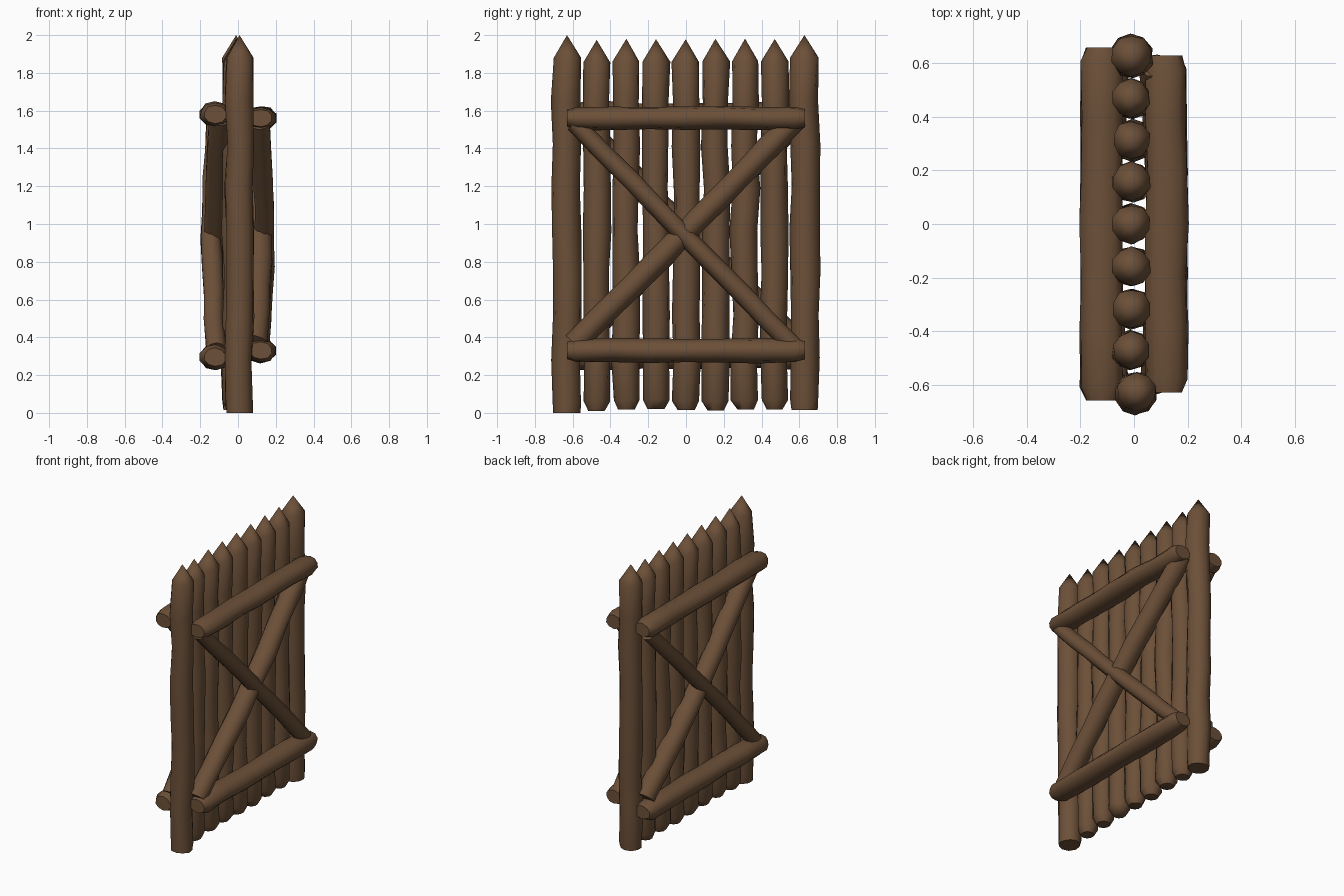
import bpy, bmesh, math, random
from mathutils import Vector

random.seed(7)
cube = bpy.data.objects.get("Cube")
if cube:
    bpy.data.objects.remove(cube)

wood = bpy.data.materials.new("brown_wood")
wood.use_nodes = True
COLOUR = (0.15, 0.08, 0.04, 1)
wood.diffuse_color = COLOUR
bsdf = next(n for n in wood.node_tree.nodes if n.type == 'BSDF_PRINCIPLED')
bsdf.inputs["Base Color"].default_value = COLOUR
bsdf.inputs["Roughness"].default_value = 0.9


def log(name, start, end, radius, stations, wobble=0.006, depth=1, bow=0):
    """Rough-hewn log; stations are (distance along, radius scale) pairs.
    A scale of zero makes a point. Depth scales the thickness in x,
    and bow pushes the middle outward in x."""
    sides = 10
    start, end = Vector(start), Vector(end)
    axis = end - start
    length = axis.length
    u = Vector((1, 0, 0))
    v = axis.normalized().cross(u)
    bm = bmesh.new()
    rings = []
    for d, scale in stations:
        centre = start + axis * (d / length)
        centre.x += bow * math.sin(math.pi * d / length)
        if scale == 0:
            rings.append([bm.verts.new(centre)])
            continue
        inner = 0.2 < d < length - 0.2
        shift = wobble if inner else wobble * 0.3
        centre += u * random.uniform(-shift, shift) + v * random.uniform(-shift, shift)
        ring = []
        for i in range(sides):
            a = math.tau * (i + 0.5) / sides
            r = radius * scale * random.uniform(0.94, 1.06)
            ring.append(bm.verts.new(centre + (u * math.cos(a) * depth + v * math.sin(a)) * r))
        rings.append(ring)
    for lo, hi in zip(rings, rings[1:]):
        for i in range(sides):
            j = (i + 1) % sides
            if len(hi) == 1:
                bm.faces.new((lo[i], lo[j], hi[0]))
            else:
                bm.faces.new((lo[i], lo[j], hi[j], hi[i]))
    for ring in (rings[0], rings[-1]):
        if len(ring) > 1:
            bm.faces.new(ring)
    bmesh.ops.recalc_face_normals(bm, faces=bm.faces)
    mesh = bpy.data.meshes.new(name)
    bm.to_mesh(mesh)
    bm.free()
    mesh.materials.append(wood)
    obj = bpy.data.objects.new(name, mesh)
    bpy.context.collection.objects.link(obj)
    bpy.ops.object.select_all(action='DESELECT')
    obj.select_set(True)
    bpy.context.view_layer.objects.active = obj
    bpy.ops.object.shade_smooth_by_angle(angle=math.radians(60))


def body(pieces, lo, hi):
    """Evenly spaced stations with slightly uneven thickness."""
    return [(lo + (hi - lo) * i / pieces, random.uniform(0.96, 1.04))
            for i in range(pieces + 1)]


# Upright pickets with sharpened tops; the outer two are square-cut posts
COUNT = 9
for k in range(COUNT):
    y = -0.63 + k * 1.257 / (COUNT - 1)
    post = k in (0, COUNT - 1)
    base = 0.0 if k == 0 else random.uniform(0.01, 0.02)
    top = 2.0 if post else random.uniform(1.975, 1.985)
    length = top - base
    stations = [(0, 0.92 if post else 0.62)]
    stations += body(8, 0.05, length - 0.12)
    stations += [(length, 0)]
    x = 0.008 if k == 0 else -0.01
    log("post" if post else "picket", (x, y, base), (x, y, top),
        0.077 if post else 0.071, stations, wobble=0.007)

# Rails and crossed braces on both faces, the back face turned half a circle
for side, label, half, top_z, bottom_z in ((1, "left", 0.63, 1.56, 0.33),
                                           (-1, "right", 0.66, 1.58, 0.295)):
    for level, z in (("top", top_z), ("bottom", bottom_z)):
        length = half * 2
        rail = [(0, 0.75)] + body(6, 0.05, length - 0.05) + [(length, 0.75)]
        log(f"{level}_rail_{label}", (side * 0.121, -half, z), (side * 0.121, half, z),
            0.063, rail, wobble=0.004, depth=1.28)
    for name, slope, x, z, radius in (("falling", -1, 0.115, 0.935, 0.05),
                                      ("rising", 1, 0.088, 0.965, 0.063)):
        rise = slope * side * 0.6
        a = Vector((side * x, -0.59, z - rise))
        b = Vector((side * x, 0.59, z + rise))
        log(f"{name}_brace_{label}", a, b, radius, body(8, 0, (b - a).length),
            wobble=0.004, depth=1.1, bow=side * 0.025)
